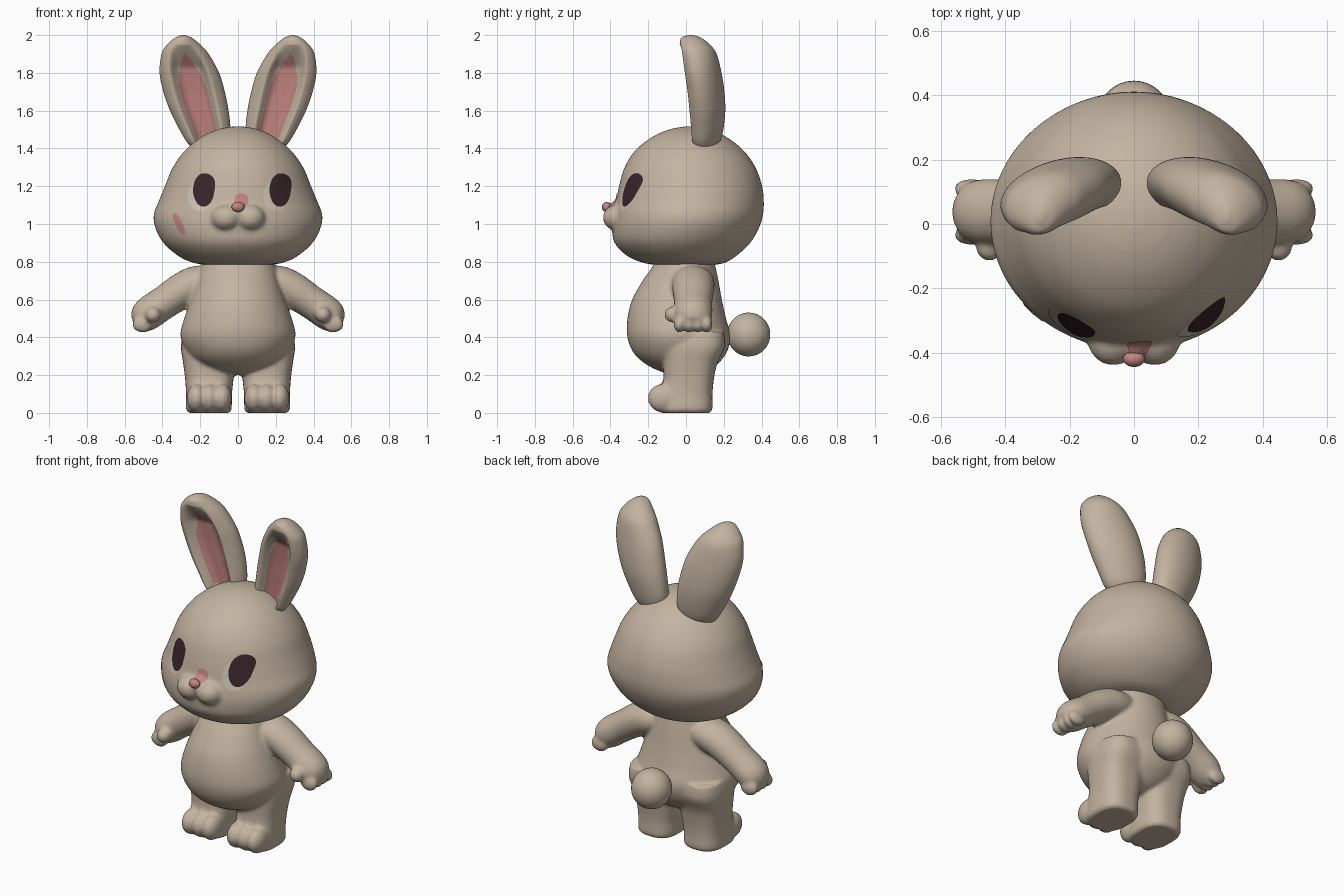
import bpy, bmesh
from math import sin, cos, pi, copysign
from mathutils import Vector, Matrix

cube = bpy.data.objects.get("Cube")
if cube:
    bpy.data.objects.remove(cube)


def material(name, rgb):
    m = bpy.data.materials.new(name)
    m.use_nodes = True
    m.diffuse_color = (*rgb, 1)
    node = next(n for n in m.node_tree.nodes if n.type == 'BSDF_PRINCIPLED')
    node.inputs["Base Color"].default_value = (*rgb, 1)
    node.inputs["Roughness"].default_value = 0.8
    return m


FUR = material("tan_fur", (0.55, 0.455, 0.355))
PINK = material("soft_pink", (0.55, 0.235, 0.22))
DARK = material("dark_brown", (0.04, 0.018, 0.022))
PALE = material("pale_eye", (0.62, 0.55, 0.46))


def add_object(name, bm, *mats):
    bmesh.ops.recalc_face_normals(bm, faces=bm.faces)
    mesh = bpy.data.meshes.new(name)
    bm.to_mesh(mesh)
    bm.free()
    for m in mats:
        mesh.materials.append(m)
    mesh.polygons.foreach_set("use_smooth", [True] * len(mesh.polygons))
    obj = bpy.data.objects.new(name, mesh)
    bpy.context.collection.objects.link(obj)
    return obj


def smooth_rows(rows, steps):
    """Catmull-Rom interpolation of number rows."""
    out = []
    for i in range(len(rows) - 1):
        a, b, c, d = (rows[max(0, min(len(rows) - 1, i + k))] for k in (-1, 0, 1, 2))
        for s in range(steps):
            t = s / steps
            out.append([q + 0.5 * t * (r - p + t * (2*p - 5*q + 4*r - e + t * (3*(q - r) + e - p)))
                        for p, q, r, e in zip(a, b, c, d)])
    return out + [list(rows[-1])]


def loft(bm, rows, side=1, segs=48, steps=6, power=1.0, dent=None, paint=None):
    """Rows: centre xyz, first half-axis xyz, second half-axis y."""
    rings, unit = [], []
    for j in range(segs):
        a = 2 * pi * j / segs
        unit.append([copysign(abs(f) ** power, f) for f in (cos(a), sin(a))])
    for x, y, z, ux, uy, uz, vy in smooth_rows(rows, steps):
        ring = []
        for u, v in unit:
            p = Vector((x + u * ux, y + u * uy + v * vy, z + u * uz))
            if dent:
                p.y += dent(u, v, p.z)
            p.x *= side
            ring.append(bm.verts.new(p))
        rings.append(ring)
    for lo, hi in zip(rings, rings[1:]):
        for j in range(segs):
            k = (j + 1) % segs
            f = bm.faces.new((lo[j], lo[k], hi[k], hi[j]))
            if paint and paint((unit[j][0] + unit[k][0]) / 2, unit[j][1] + unit[k][1],
                               f.calc_center_median().z):
                f.material_index = 1
    bm.faces.new(rings[0])
    bm.faces.new(rings[-1])


def upright(rows, tilt=0.0):
    """Turn z, x0, x1, y0, y1 sections into loft rows."""
    return [((x0 + x1) / 2, (y0 + y1) / 2, z, (x1 - x0) / 2, tilt * (x1 - x0), 0, (y1 - y0) / 2)
            for z, x0, x1, y0, y1 in rows]


def ball(bm, centre, radii):
    mat = Matrix.Translation(centre) @ Matrix.Diagonal((*radii, 1))
    bmesh.ops.create_uvsphere(bm, u_segments=32, v_segments=20, radius=1, matrix=mat)


def fuse(obj, voxel, passes):
    """Blend overlapping volumes into one soft skin."""
    remesh = obj.modifiers.new("fuse", 'REMESH')
    remesh.mode = 'VOXEL'
    remesh.voxel_size = voxel
    relax = obj.modifiers.new("relax", 'SMOOTH')
    relax.factor, relax.iterations = 0.5, passes
    mesh = bpy.data.meshes.new_from_object(obj.evaluated_get(bpy.context.evaluated_depsgraph_get()))
    obj.modifiers.clear()
    obj.data = mesh
    mesh.materials.clear()
    mesh.materials.append(FUR)
    mesh.polygons.foreach_set("use_smooth", [True] * len(mesh.polygons))


def decal(name, target, centre, outline, mat, lift=0.004, rings=10, segs=48):
    """Thin painted patch laid on the front of a surface."""
    bm = bmesh.new()

    def vert(r, a):
        dx, dz = outline(a)
        x, z = centre[0] + r * dx, centre[1] + r * dz
        hit, loc, normal, _ = target.ray_cast(Vector((x, -2, z)), Vector((0, 1, 0)))
        return bm.verts.new(loc + normal * lift if hit else (x, 0, z))

    mid = vert(0, 0)
    loops = [[vert((i + 1) / rings, 2 * pi * j / segs) for j in range(segs)] for i in range(rings)]
    for j in range(segs):
        k = (j + 1) % segs
        bm.faces.new((mid, loops[0][j], loops[0][k]))
        for lo, hi in zip(loops, loops[1:]):
            bm.faces.new((lo[j], hi[j], hi[k], lo[k]))
    obj = add_object(name, bm, mat)
    # Keep the open patch facing forward
    if sum(p.normal.y for p in obj.data.polygons) > 0:
        obj.data.flip_normals()


# Torso, legs, feet and arms fused into one body
bm = bmesh.new()
torso = [(0.2, 0.05, -0.07, 0.07), (0.225, 0.14, -0.15, 0.13), (0.27, 0.225, -0.23, 0.18),
         (0.33, 0.275, -0.285, 0.22), (0.41, 0.305, -0.312, 0.235), (0.5, 0.285, -0.31, 0.212),
         (0.6, 0.25, -0.285, 0.19), (0.7, 0.215, -0.23, 0.172), (0.78, 0.195, -0.175, 0.155),
         (0.86, 0.18, -0.15, 0.14)]
loft(bm, upright([(z, -w, w, f, b) for z, w, f, b in torso]))
leg = [(0, 0.045, 0.26, -0.13, 0.125), (0.02, 0.034, 0.275, -0.15, 0.14),
       (0.1, 0.032, 0.275, -0.14, 0.14), (0.18, 0.024, 0.28, -0.12, 0.148),
       (0.26, 0.02, 0.29, -0.12, 0.165), (0.35, 0.015, 0.302, -0.12, 0.205),
       (0.43, 0.04, 0.29, -0.1, 0.2)]
arm = [(0.12, 0.71, 0.085), (0.2, 0.69, 0.098), (0.29, 0.65, 0.095), (0.39, 0.585, 0.088),
       (0.47, 0.53, 0.088), (0.515, 0.496, 0.075), (0.545, 0.475, 0.04)]
for side in (1, -1):
    loft(bm, upright(leg), side, power=0.75)
    for x in (0.085, 0.152, 0.22):
        ball(bm, (side * x, -0.12, 0.078), (0.052, 0.082, 0.076))
    loft(bm, [(x, 0.038, z, r * 0.55, 0, r * 0.84, r * 1.15) for x, z, r in arm], side)
    for y in (-0.035, 0.015, 0.065, 0.11):
        ball(bm, (side * 0.505, y, 0.47), (0.055, 0.03, 0.045))
    ball(bm, (side * 0.45, -0.07, 0.52), (0.042, 0.045, 0.042))
for v in bm.verts:
    v.co.z = max(v.co.z, 0)
body = add_object("body", bm, FUR)
fuse(body, 0.011, 4)

# Head with muzzle
bm = bmesh.new()
head_rows = [(0.78, 0.12, -0.13, 0.12), (0.793, 0.23, -0.22, 0.2), (0.83, 0.315, -0.31, 0.265),
             (0.9, 0.395, -0.378, 0.34), (0.98, 0.438, -0.392, 0.387), (1.05, 0.446, -0.385, 0.408),
             (1.12, 0.42, -0.37, 0.412), (1.2, 0.387, -0.355, 0.403), (1.3, 0.345, -0.325, 0.368),
             (1.39, 0.28, -0.268, 0.304), (1.46, 0.195, -0.18, 0.215), (1.5, 0.11, -0.09, 0.13),
             (1.516, 0.03, -0.01, 0.05)]
loft(bm, upright([(z, -w, w, f, b) for z, w, f, b in head_rows]), segs=64)
for side in (1, -1):
    ball(bm, (side * 0.064, -0.36, 1.033), (0.08, 0.08, 0.07))
ball(bm, (0, -0.35, 1.07), (0.055, 0.075, 0.05))
head = add_object("head", bm, FUR)
fuse(head, 0.012, 4)

# Ears with a hollow pink inside
ear = [(1.41, 0.07, 0.25, 0.04, 0.16), (1.44, 0.05, 0.275, 0.025, 0.18),
       (1.5, 0.04, 0.31, 0.02, 0.195), (1.6, 0.05, 0.36, 0.01, 0.205),
       (1.7, 0.07, 0.395, 0, 0.2), (1.8, 0.1, 0.415, -0.015, 0.185),
       (1.9, 0.155, 0.405, -0.03, 0.16), (1.95, 0.2, 0.375, -0.032, 0.125),
       (1.985, 0.243, 0.335, -0.025, 0.08), (2.0, 0.28, 0.3, 0.01, 0.04)]


def hollow(u, v, z):
    s = max(0, 1 - (u / 0.68) ** 2)
    s = s * s * (3 - 2 * s)
    return 0.075 * s * max(0, min(1, (1.95 - z) / 0.12)) if v < 0 else 0


def lining(u, v, z):
    return v < 0 and 1.46 < z < 1.9 and abs(u) < 0.45 * min(1, ((1.9 - z) / 0.18) ** 0.5)


for side, label in ((1, "left"), (-1, "right")):
    bm = bmesh.new()
    loft(bm, upright(ear, -0.08), side, 112, 8, dent=hollow, paint=lining)
    add_object(label + "_ear", bm, FUR, PINK)

# Tail and nose
for name, centre, radii, mat in (("tail", (0, 0.332, 0.415), (0.114, 0.114, 0.116), FUR),
                                 ("nose", (0, -0.42, 1.09), (0.034, 0.025, 0.027), PINK)):
    bm = bmesh.new()
    ball(bm, centre, radii)
    add_object(name, bm, mat)


# Painted eyes, nose bridge and cheek mark
def oval(w, h):
    return lambda a: (w * cos(a), h * sin(a))


def iris(a):
    lash = 1 + 0.28 * max(0, cos(a - 0.75)) ** 6
    return 0.055 * cos(a) * lash, 0.088 * sin(a) * (1 + (lash - 1) * 0.3)


def crescent(a):
    return 0.02 * cos(a) - 0.025 * sin(a), 0.058 * sin(a)


for x, label in ((0.2, "left"), (-0.2, "right")):
    decal(label + "_eye_white", head, (x, 1.15), oval(0.066, 0.082), PALE, 0.002)
    decal(label + "_eye", head, (x + 0.02, 1.178), iris, DARK, 0.005)
decal("nose_bridge", head, (0.018, 1.125), oval(0.038, 0.038), PINK)
decal("cheek_mark", head, (-0.31, 1.0), crescent, PINK)
